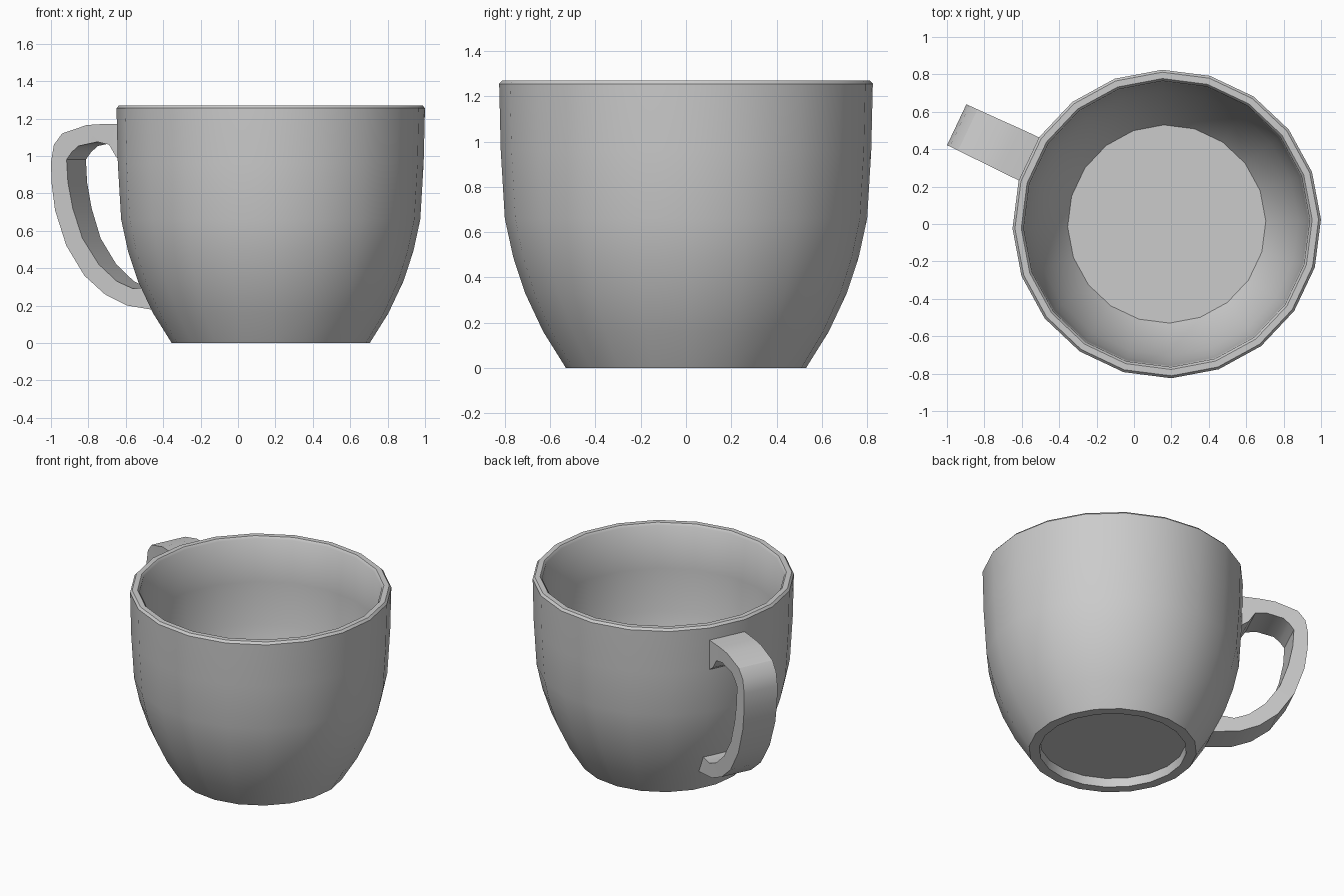
import bpy, bmesh, math

if "Cube" in bpy.data.objects:
    bpy.data.objects.remove(bpy.data.objects["Cube"])

CENTRE_X = 0.175
SIDES = 20
TURN = math.radians(1.7)             # rotation of the 20-sided body
HANDLE_ANGLE = math.radians(154.7)   # middle of one body facet


def finish(name, bm, angle):
    bmesh.ops.recalc_face_normals(bm, faces=bm.faces)
    mesh = bpy.data.meshes.new(name)
    bm.to_mesh(mesh)
    bm.free()
    obj = bpy.data.objects.new(name, mesh)
    bpy.context.collection.objects.link(obj)
    obj.location.x = CENTRE_X
    bpy.ops.object.select_all(action='DESELECT')
    obj.select_set(True)
    bpy.context.view_layer.objects.active = obj
    bpy.ops.object.shade_smooth_by_angle(angle=math.radians(angle))
    return obj


def lathe(name, profile):
    bm = bmesh.new()
    rings = []
    for r, z in profile:
        angles = [TURN + math.tau * i / SIDES for i in range(SIDES)]
        rings.append([bm.verts.new((r * math.cos(a), r * math.sin(a), z)) for a in angles])
    for a, b in zip(rings, rings[1:]):
        for i in range(SIDES):
            j = (i + 1) % SIDES
            bm.faces.new((a[i], a[j], b[j], b[i]))
    bm.faces.new(rings[0])
    bm.faces.new(rings[-1])
    return finish(name, bm, 40)


# Cup body: recessed foot, outer wall, rim, inner wall, floor
lathe("cup_body", [
    (0.46, 0.06), (0.465, 0.0), (0.53, 0.0),
    (0.63, 0.16), (0.71, 0.33), (0.763, 0.49), (0.80, 0.66), (0.818, 0.96),
    (0.825, 1.255), (0.812, 1.27), (0.778, 1.27), (0.765, 1.255),
    (0.758, 0.96), (0.742, 0.67), (0.705, 0.50), (0.655, 0.35),
    (0.58, 0.19), (0.53, 0.12)])

# Handle stations: outer (r, z), inner (r, z), half width
stations = [
    ((0.79, 1.17), (0.79, 0.95), 0.127),
    ((0.86, 1.17), (0.855, 0.995), 0.127),
    ((0.94, 1.17), (0.896, 1.06), 0.126),
    ((1.03, 1.165), (0.967, 1.075), 0.124),
    ((1.176, 1.12), (1.08, 1.053), 0.122),
    ((1.225, 1.06), (1.12, 1.02), 0.121),
    ((1.242, 0.97), (1.15, 0.98), 0.121),
    ((1.24, 0.86), (1.143, 0.86), 0.120),
    ((1.22, 0.71), (1.115, 0.72), 0.118),
    ((1.155, 0.52), (1.06, 0.56), 0.114),
    ((1.05, 0.36), (0.965, 0.42), 0.110),
    ((0.93, 0.26), (0.86, 0.33), 0.107),
    ((0.80, 0.20), (0.765, 0.29), 0.104),
    ((0.60, 0.17), (0.66, 0.30), 0.100)]

bm = bmesh.new()
c, s = math.cos(HANDLE_ANGLE), math.sin(HANDLE_ANGLE)
loops = []
for (ro, zo), (ri, zi), w in stations:
    corners = [(ro, w, zo), (ro, -w, zo), (ri, -w, zi), (ri, w, zi)]
    loops.append([bm.verts.new((r * c - t * s, r * s + t * c, z)) for r, t, z in corners])
for a, b in zip(loops, loops[1:]):
    for i in range(4):
        j = (i + 1) % 4
        bm.faces.new((a[i], a[j], b[j], b[i]))
bm.faces.new(loops[0])
bm.faces.new(loops[-1])
finish("handle", bm, 30)
